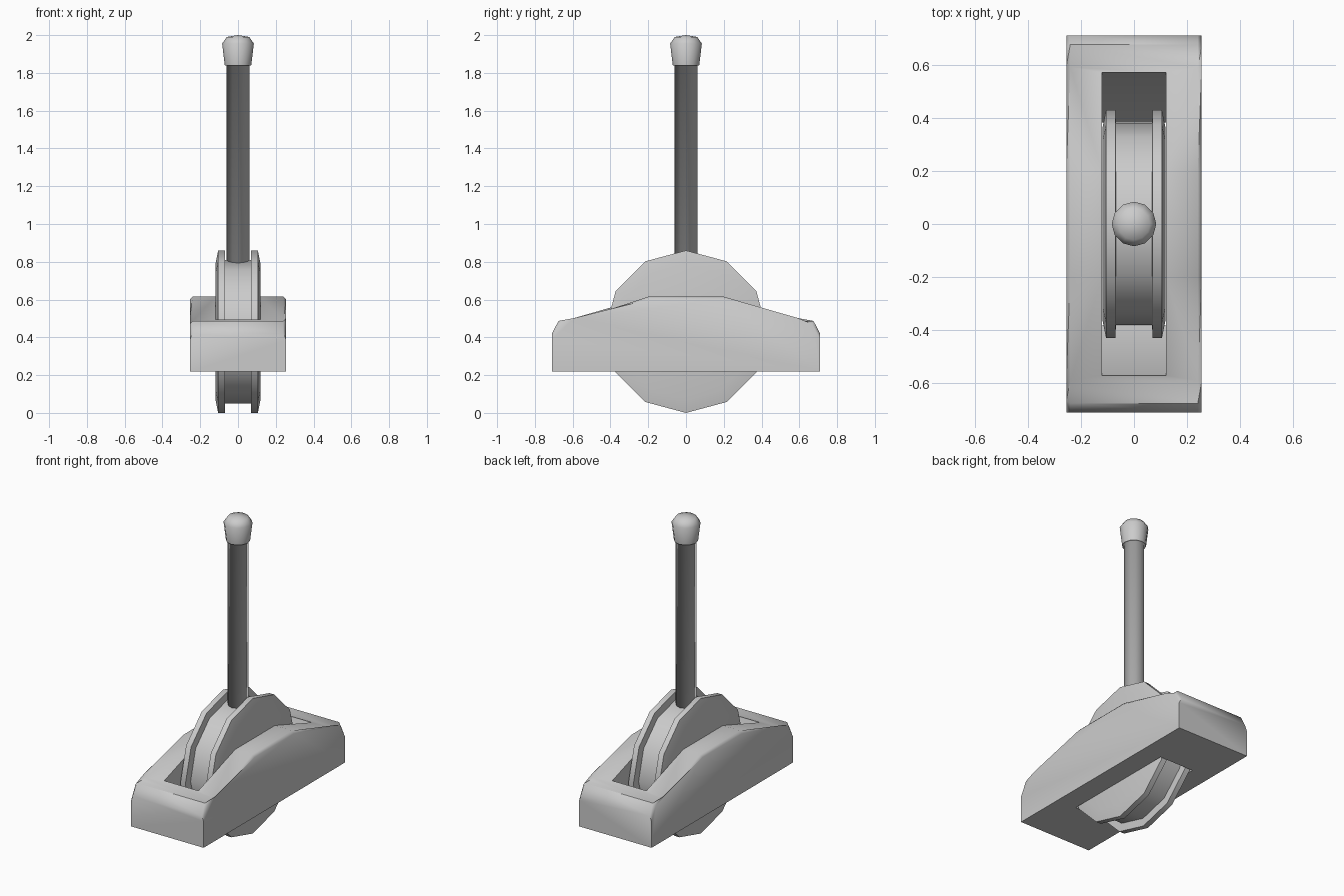
import bpy, bmesh, math

if "Cube" in bpy.data.objects:
    bpy.data.objects.remove(bpy.data.objects["Cube"])

grey = bpy.data.materials.new("light grey")
grey.diffuse_color = (0.6, 0.6, 0.6, 1)
grey.use_nodes = True
grey.node_tree.nodes["Principled BSDF"].inputs["Base Color"].default_value = grey.diffuse_color


def finish(name, bm, angle):
    bmesh.ops.recalc_face_normals(bm, faces=bm.faces)
    me = bpy.data.meshes.new(name)
    bm.to_mesh(me)
    bm.free()
    ob = bpy.data.objects.new(name, me)
    bpy.context.collection.objects.link(ob)
    me.materials.append(grey)
    if angle:
        smooth(ob, angle)
    return ob


def smooth(ob, angle):
    bpy.ops.object.select_all(action='DESELECT')
    ob.select_set(True)
    bpy.context.view_layer.objects.active = ob
    bpy.ops.object.shade_smooth_by_angle(angle=math.radians(angle))


def lathe(name, prof, place, angle, n=12):
    """Spin (radius, height) points; radius 0 becomes a pole."""
    bm = bmesh.new()
    rings = []
    for r, h in prof:
        rings.append([bm.verts.new(place(r * math.cos(2 * math.pi * k / n),
                                         r * math.sin(2 * math.pi * k / n), h))
                      for k in range(n if r else 1)])
    for a, b in zip(rings, rings[1:]):
        for k in range(n):
            j = (k + 1) % n
            f = [a[k % len(a)], a[j % len(a)], b[j % len(b)], b[k % len(b)]]
            bm.faces.new(list(dict.fromkeys(f)))
    return finish(name, bm, angle)


def prism(half_profile, w):
    """Mirror a (y, z) half profile and extrude it across x."""
    pts = half_profile + [(-y, z) for y, z in reversed(half_profile)]
    bm = bmesh.new()
    l, r = [[bm.verts.new((x, y, z)) for y, z in pts] for x in (-w, w)]
    bm.faces.new(l)
    bm.faces.new(r)
    for i in range(len(pts)):
        j = (i + 1) % len(pts)
        bm.faces.new((l[i], l[j], r[j], r[i]))
    return bm


# Base frame with slightly softened upper side edges
bm = prism([(.71, .22), (.71, .42), (.675, .487), (.59, .487), (.2, .615)], .255)
edges = [e for e in bm.edges
         if abs(e.verts[0].co.x - e.verts[1].co.x) < 1e-5
         and min(v.co.z for v in e.verts) > .4]
bmesh.ops.bevel(bm, geom=edges, offset=.015, segments=1, affect='EDGES')
frame = finish("base_frame", bm, 0)

# Tapered slot for the wheel
cutter = finish("slot_cutter", prism([(.367, .2), (.57, .487), (.57, .8)], .12), 0)
cutter.hide_render = True
mod = frame.modifiers.new("slot", 'BOOLEAN')
mod.operation = 'DIFFERENCE'
mod.solver = 'EXACT'
mod.object = cutter
bpy.context.view_layer.objects.active = frame
bpy.ops.object.modifier_apply(modifier="slot")
bpy.data.objects.remove(cutter)
smooth(frame, 50)

# Grooved wheel, axis along x
half = [(0, -.119), (.36, -.119), (.43, -.105), (.43, -.07), (.38, -.068)]
lathe("grooved_wheel", half + [(r, -h) for r, h in reversed(half)],
      lambda a, b, h: (h, a, .43 + b), 50)

# Lever rod, with a small flange under the knob
lathe("lever_rod", [(0, .78), (.06, .78), (.06, 1.84), (.07, 1.84)],
      lambda a, b, h: (a, b, h), 180)

# Knob
lathe("lever_knob", [(.07, 1.84), (.084, 1.955), (.06, 1.99), (0, 2.0)],
      lambda a, b, h: (a, b, h), 80)
